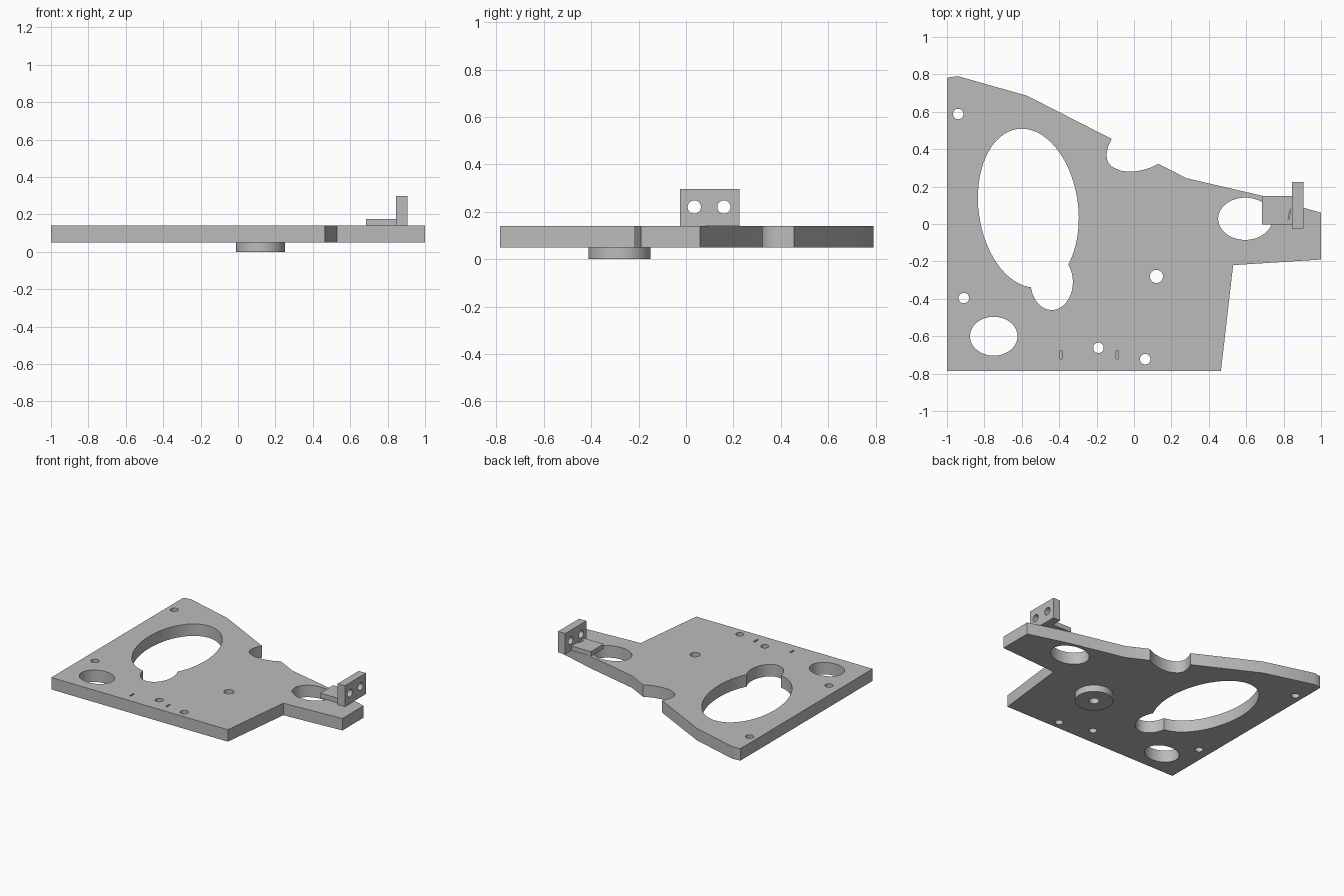
import bpy, bmesh, math
from mathutils import Matrix

if "Cube" in bpy.data.objects:
    bpy.data.objects.remove(bpy.data.objects["Cube"])

grey = bpy.data.materials.new("grey metal")
grey.diffuse_color = (0.5, 0.5, 0.5, 1)
grey.use_nodes = True
grey.node_tree.nodes["Principled BSDF"].inputs["Base Color"].default_value = grey.diffuse_color


def prism(name, pts, z0, z1):
    """Extrude a flat outline from z0 to z1."""
    bm = bmesh.new()
    face = bm.faces.new([bm.verts.new((x, y, z0)) for x, y in pts])
    ext = bmesh.ops.extrude_face_region(bm, geom=[face])["geom"]
    for v in ext:
        if isinstance(v, bmesh.types.BMVert):
            v.co.z = z1
    bmesh.ops.recalc_face_normals(bm, faces=bm.faces)
    me = bpy.data.meshes.new(name)
    bm.to_mesh(me)
    bm.free()
    me.materials.append(grey)
    ob = bpy.data.objects.new(name, me)
    bpy.context.collection.objects.link(ob)
    return ob


def ellipse(cx, cy, rx, ry, tilt=0, n=64):
    c, s = math.cos(math.radians(tilt)), math.sin(math.radians(tilt))
    pts = []
    for i in range(n):
        t = 2 * math.pi * i / n
        u, v = rx * math.cos(t), ry * math.sin(t)
        pts.append((cx + u * c - v * s, cy + u * s + v * c))
    return pts


def rect(x0, x1, y0, y1):
    return [(x0, y0), (x1, y0), (x1, y1), (x0, y1)]


def cut(ob, cutter, op="DIFFERENCE"):
    """Apply a boolean and remove the helper."""
    mod = ob.modifiers.new("cut", "BOOLEAN")
    mod.operation, mod.object, mod.solver = op, cutter, "EXACT"
    bpy.ops.object.select_all(action="DESELECT")
    bpy.context.view_layer.objects.active = ob
    ob.select_set(True)
    bpy.ops.object.modifier_apply(modifier=mod.name)
    bpy.data.objects.remove(cutter)


def smooth(ob):
    bpy.ops.object.select_all(action="DESELECT")
    bpy.context.view_layer.objects.active = ob
    ob.select_set(True)
    bpy.ops.object.shade_smooth_by_angle(angle=math.radians(25))


# Plate with a rounded notch in its back edge
notch = [(-.12, .455), (-.138, .415), (-.147, .375), (-.145, .348), (-.137, .328),
         (-.122, .31), (-.10, .297), (-.07, .285), (-.03, .28), (0, .281),
         (.03, .285), (.06, .292), (.09, .302), (.13, .322)]
outline = [(-1, .78), (-.985, .785), (-.94, .79), (-.57, .685)] + notch + [
    (.28, .245), (.69, .15), (1, .06), (1, -.19), (.53, -.22), (.465, -.785), (-1, -.785)]
plate = prism("base_plate", outline, .05, .14)

# Round boss under the plate
cut(plate, prism("boss", ellipse(.12, -.28, .131, .131), 0, .06), "UNION")

# Large openings and screw holes
openings = [(-.565, .085, .266, .427, 7.7), (-.44, -.31, .113, .15, 0),
            (.595, .028, .145, .113, 0), (-.75, -.6, .127, .104, 0)]
for e in openings:
    cut(plate, prism("opening", ellipse(*e), -.1, .3))
for x, y, r in [(-.94, .588, .028), (-.91, -.396, .028), (-.19, -.662, .028),
                (.06, -.723, .028), (.12, -.28, .035)]:
    cut(plate, prism("hole", ellipse(x, y, r, r, n=32), -.1, .3))

# Small blind slots near the front edge
for x in (-.39, -.09):
    cut(plate, prism("slot", rect(x - .006, x + .006, -.722, -.677), .10, .2))
smooth(plate)

# Bracket foot lying over the right opening
foot = prism("bracket_foot", rect(.685, .85, -.003, .15), .14, .175)
cut(foot, prism("foot_slot", [(.824, .025), (.829, .025), (.839, .08), (.834, .08)], .165, .2))

# Upright bracket tab with two cross holes
tab = prism("bracket_tab", rect(.845, .905, -.025, .225), .14, .297)
for y in (.035, .16):
    drill = prism("drill", ellipse(0, 0, .028, .028, n=32), -.2, .2)
    drill.data.transform(Matrix.Translation((.875, y, .22)) @ Matrix.Rotation(math.pi / 2, 4, "Y"))
    cut(tab, drill)
smooth(tab)
